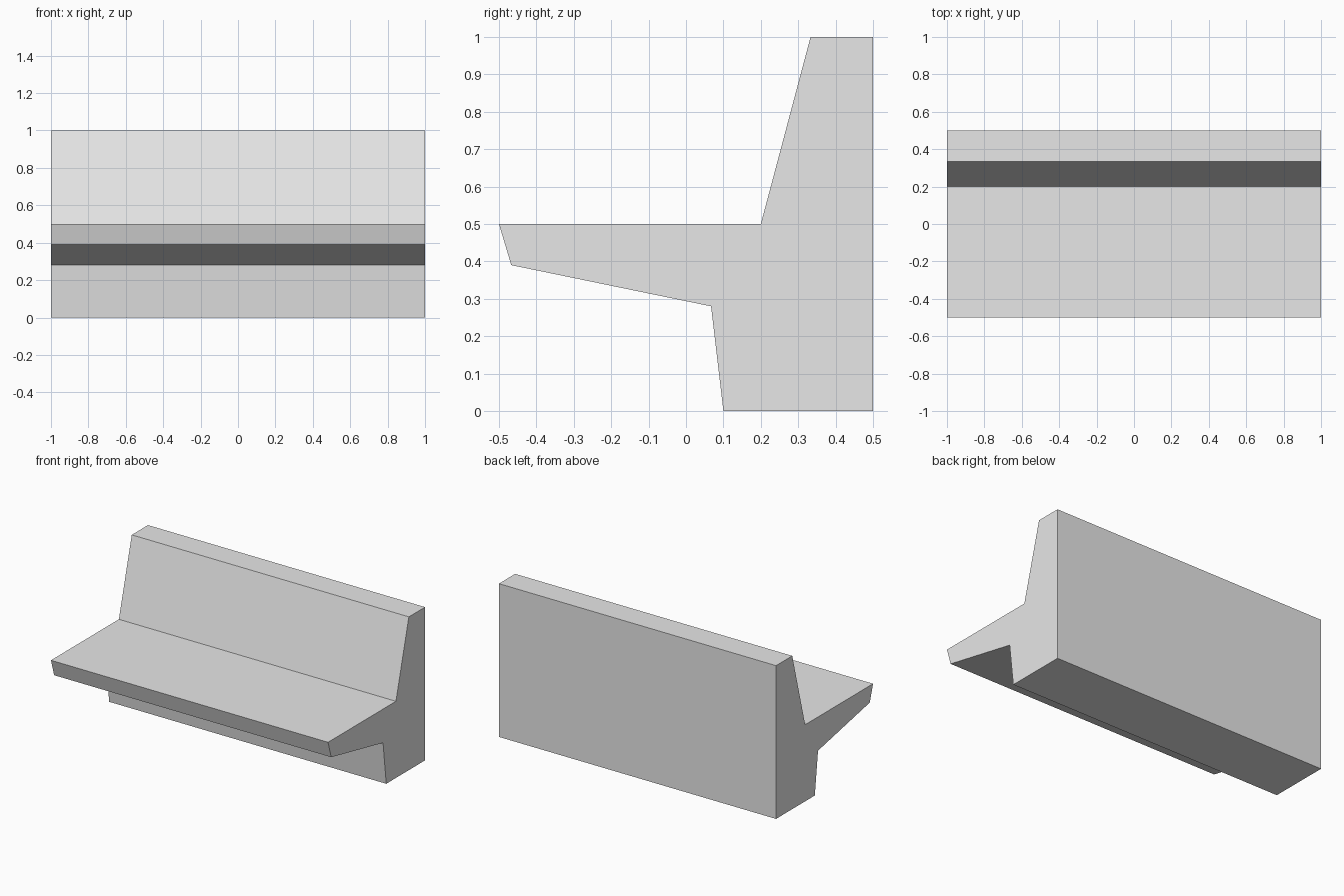
import bpy
import bmesh

cube = bpy.data.objects.get("Cube")
if cube:
    bpy.data.objects.remove(cube, do_unlink=True)

# Plain grey material
grey = bpy.data.materials.new("light_grey")
grey.use_nodes = True
color = (0.8, 0.8, 0.8, 1.0)
grey.diffuse_color = color
grey.node_tree.nodes["Principled BSDF"].inputs["Base Color"].default_value = color

HALF_LENGTH = 1.0

# Side profile (y, z): foot, overhanging seat, sloped backrest
profile = [
    (0.10, 0.0), (0.5, 0.0), (0.5, 1.0), (0.333, 1.0),
    (0.20, 0.5), (-0.5, 0.5), (-0.467, 0.39), (0.067, 0.28),
]

# Extrude the profile along the bench length
bm = bmesh.new()
side = bm.faces.new([bm.verts.new((-HALF_LENGTH, y, z)) for y, z in profile])
result = bmesh.ops.extrude_face_region(bm, geom=[side], use_keep_orig=True)
moved = [v for v in result["geom"] if isinstance(v, bmesh.types.BMVert)]
bmesh.ops.translate(bm, verts=moved, vec=(2 * HALF_LENGTH, 0, 0))
bmesh.ops.recalc_face_normals(bm, faces=bm.faces)

mesh = bpy.data.meshes.new("bench")
bm.to_mesh(mesh)
bm.free()
mesh.materials.append(grey)
bench = bpy.data.objects.new("bench", mesh)
bpy.context.collection.objects.link(bench)
